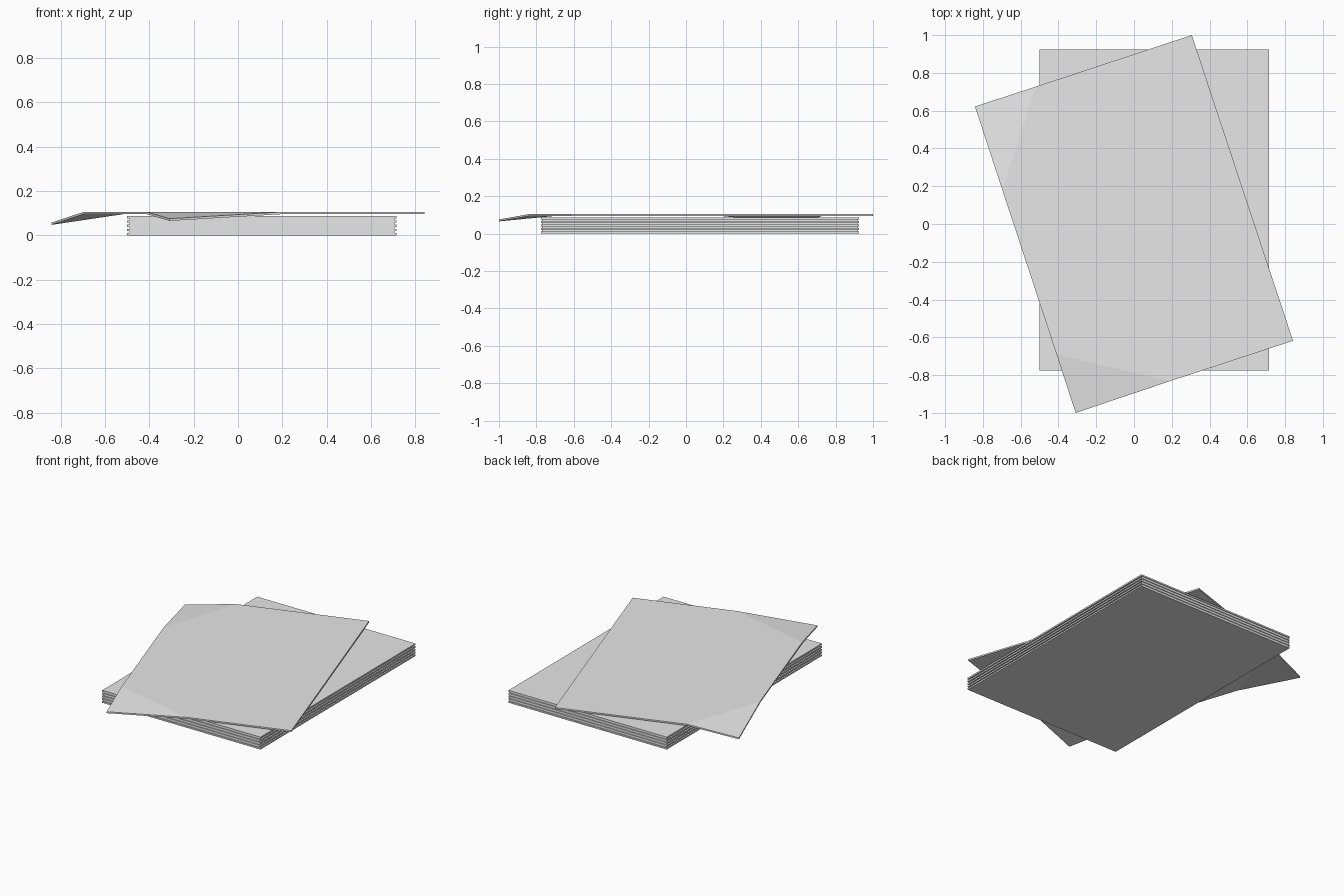
import bpy, bmesh
from mathutils import Vector

if "Cube" in bpy.data.objects:
    bpy.data.objects.remove(bpy.data.objects["Cube"])

paper = bpy.data.materials.new("paper grey")
paper.diffuse_color = (0.8, 0.8, 0.8, 1)
paper.use_nodes = True
paper.node_tree.nodes["Principled BSDF"].inputs["Base Color"].default_value = paper.diffuse_color


def finish(name, bm):
    bmesh.ops.recalc_face_normals(bm, faces=bm.faces)
    me = bpy.data.meshes.new(name)
    bm.to_mesh(me)
    bm.free()
    me.materials.append(paper)
    ob = bpy.data.objects.new(name, me)
    bpy.context.collection.objects.link(ob)


def slab(name, x0, x1, y0, y1, z0, z1):
    bm = bmesh.new()
    bmesh.ops.create_cube(bm, size=1)
    for v in bm.verts:
        v.co = ((x0 + x1) / 2 + v.co.x * (x1 - x0),
                (y0 + y1) / 2 + v.co.y * (y1 - y0),
                (z0 + z1) / 2 + v.co.z * (z1 - z0))
    finish(name, bm)


# squared stack: wide sheets alternating with slightly smaller ones
PITCH, THICK = 0.019, 0.0105
for i in range(5):
    z = i * PITCH
    slab(f"stack_sheet_{i}", -0.5, 0.715, -0.775, 0.925, z, z + THICK)
    if i < 4:
        slab(f"inner_sheet_{i}", -0.49, 0.705, -0.77, 0.92, z + THICK, z + PITCH)

# turned top sheet with two drooping corners
ZB, ZT = 0.095, 0.105
outline = [((-0.842, 0.622), -0.048), ((-0.697, 0.18), 0), ((-0.41, -0.69), 0),
           ((-0.309, -1.0), -0.03), ((0.19, -0.832), 0), ((0.842, -0.618), 0),
           ((0.306, 1.0), 0), ((-0.52, 0.727), 0)]
bm = bmesh.new()
rings = [[bm.verts.new(Vector((x, y, z + dz))) for (x, y), dz in outline] for z in (ZB, ZT)]
for r in rings:
    bm.faces.new((r[7], r[0], r[1]))           # left corner flap
    bm.faces.new((r[2], r[3], r[4]))           # front corner flap
    bm.faces.new((r[1], r[2], r[4], r[5], r[6], r[7]))
for i in range(8):
    j = (i + 1) % 8
    bm.faces.new((rings[0][i], rings[0][j], rings[1][j], rings[1][i]))
finish("turned_top_sheet", bm)
